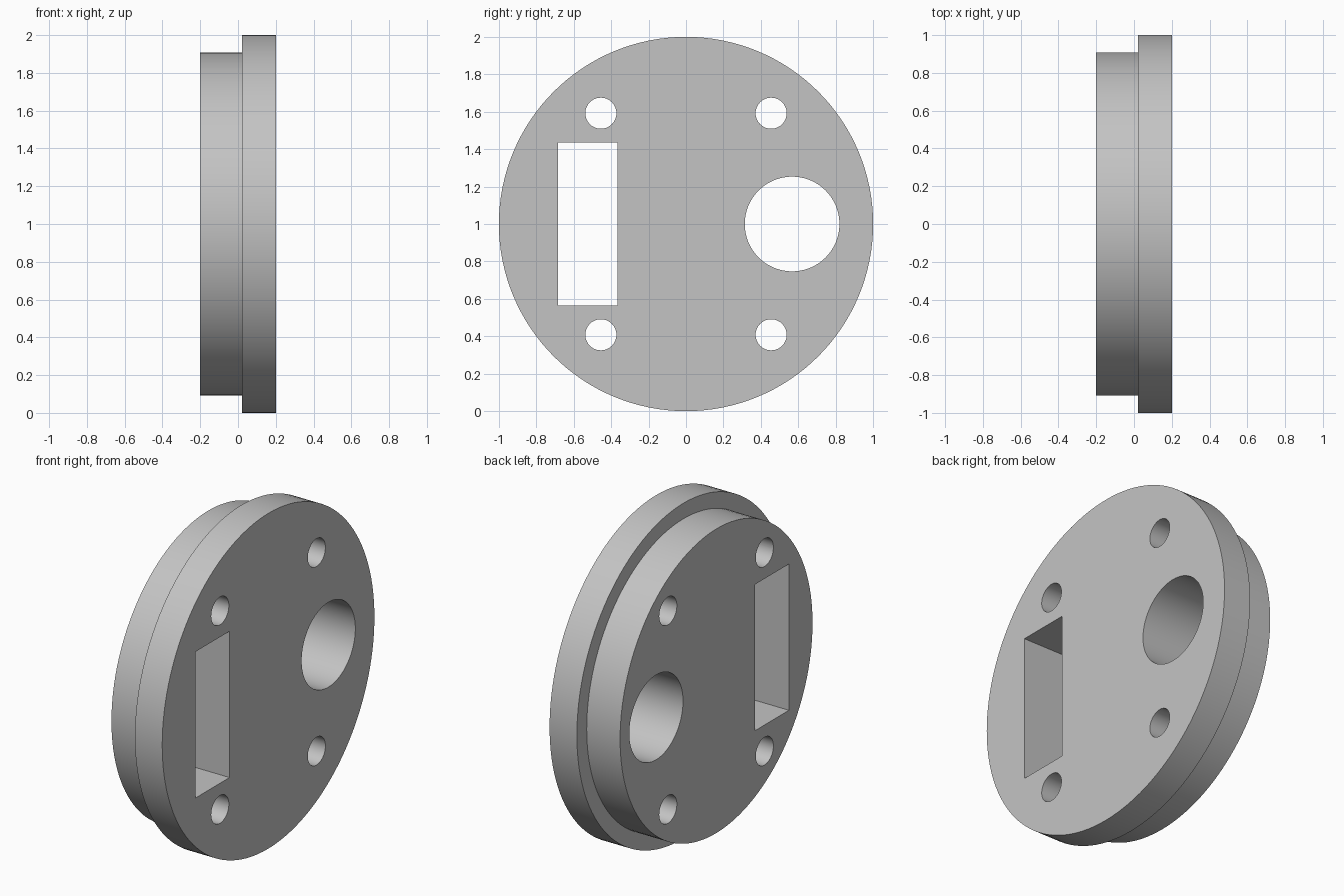
import bpy
import math

cube = bpy.data.objects.get("Cube")
if cube:
    bpy.data.objects.remove(cube, do_unlink=True)

CENTRE_Z = 1.0

grey = bpy.data.materials.new("plain grey")
grey.use_nodes = True
grey.diffuse_color = (0.55, 0.55, 0.55, 1)
grey.node_tree.nodes["Principled BSDF"].inputs["Base Color"].default_value = (0.55, 0.55, 0.55, 1)


def disc(name, radius, x0, x1, y=0, z=CENTRE_Z, sides=128):
    """Cylinder lying along x from x0 to x1."""
    bpy.ops.mesh.primitive_cylinder_add(
        vertices=sides, radius=radius, depth=x1 - x0,
        location=((x0 + x1) / 2, y, z), rotation=(0, math.pi / 2, 0))
    obj = bpy.context.object
    obj.name = name
    bpy.ops.object.transform_apply(location=True, rotation=True, scale=True)
    return obj


def combine(target, other, operation):
    """Apply a boolean to target and remove the helper object."""
    mod = target.modifiers.new(operation.lower(), 'BOOLEAN')
    mod.operation = operation
    mod.solver = 'EXACT'
    mod.object = other
    bpy.context.view_layer.objects.active = target
    bpy.ops.object.modifier_apply(modifier=mod.name)
    bpy.data.objects.remove(other, do_unlink=True)


# Stepped body: wide flange with a narrower spigot overlapping into it
body = disc("flanged_disc", 1.0, 0.02, 0.2)
combine(body, disc("spigot", 0.907, -0.2, 0.1), 'UNION')

# Four bolt holes
for y in (-0.455, 0.455):
    for dz in (-0.592, 0.592):
        combine(body, disc("bolt_hole", 0.083, -0.4, 0.4, y, CENTRE_Z + dz, 48), 'DIFFERENCE')

# Large round opening
combine(body, disc("round_opening", 0.253, -0.4, 0.4, 0.567, CENTRE_Z, 96), 'DIFFERENCE')

# Tall rectangular slot
bpy.ops.mesh.primitive_cube_add(size=1, location=(0, -0.525, CENTRE_Z))
slot = bpy.context.object
slot.name = "slot"
slot.scale = (0.8, 0.318, 0.872)
bpy.ops.object.transform_apply(location=True, rotation=True, scale=True)
combine(body, slot, 'DIFFERENCE')

# Finish
body.data.materials.clear()
body.data.materials.append(grey)
bpy.ops.object.select_all(action='DESELECT')
body.select_set(True)
bpy.context.view_layer.objects.active = body
bpy.ops.object.shade_smooth_by_angle(angle=math.radians(30))
